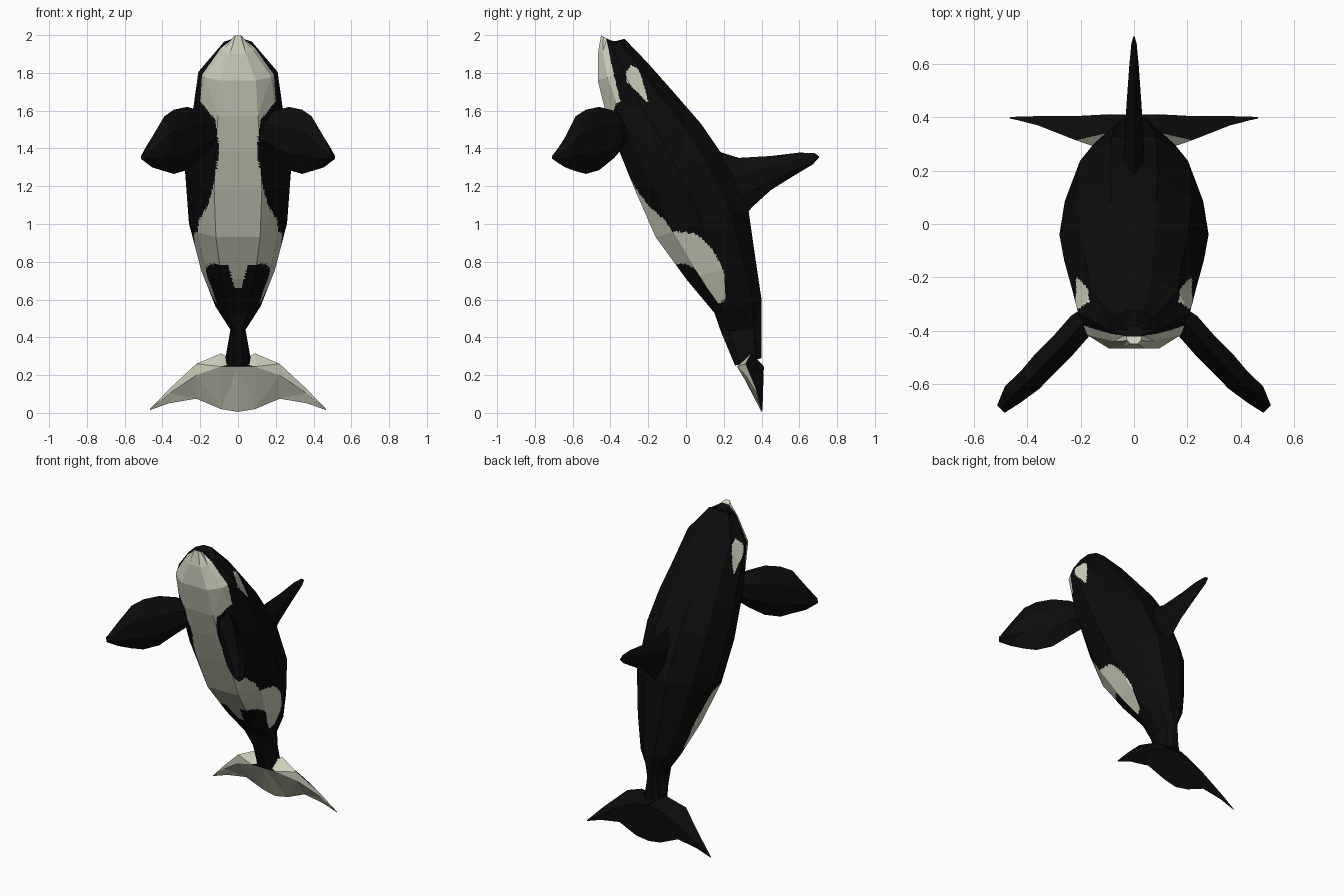
import bpy, bmesh
from mathutils import Vector

if "Cube" in bpy.data.objects:
    bpy.data.objects.remove(bpy.data.objects["Cube"])


def material(name, rgb):
    m = bpy.data.materials.new(name)
    m.diffuse_color = (*rgb, 1)
    m.use_nodes = True
    m.node_tree.nodes["Principled BSDF"].inputs["Base Color"].default_value = m.diffuse_color
    return m


BLACK = material("black_skin", (0.0035, 0.0035, 0.0035))
WHITE = material("cream_white_skin", (0.62, 0.62, 0.5))


def skin(name, rings, rule=None, cuts=0):
    """Loft equal-length rings, cap the ends, colour faces with rule(centre, normal)."""
    bm = bmesh.new()
    loops = [[bm.verts.new(p) for p in r] for r in rings]
    n = len(loops[0])
    for a, b in zip(loops, loops[1:]):
        for i in range(n):
            j = (i + 1) % n
            bm.faces.new((a[i], a[j], b[j], b[i]))
    bm.faces.new(loops[0])
    bm.faces.new(loops[-1])
    bmesh.ops.recalc_face_normals(bm, faces=bm.faces)
    bmesh.ops.triangulate(bm, faces=bm.faces[:])
    if cuts:
        bmesh.ops.subdivide_edges(bm, edges=bm.edges[:], cuts=cuts, use_grid_fill=True)
    bm.normal_update()
    for f in bm.faces:
        f.material_index = int(bool(rule and rule(f.calc_center_median(), f.normal)))
    me = bpy.data.meshes.new(name)
    bm.to_mesh(me)
    bm.free()
    me.materials.append(BLACK)
    me.materials.append(WHITE)
    ob = bpy.data.objects.new(name, me)
    bpy.context.collection.objects.link(ob)
    return ob


def interp(table, z):
    """Piecewise linear lookup; table runs from high z to low z."""
    for (z1, a), (z0, b) in zip(table, table[1:]):
        if z0 <= z <= z1:
            return b + (a - b) * (z - z0) / (z1 - z0)
    return table[0][1] if z > table[0][0] else -1


def inside(poly, y, z):
    hit = False
    for (y0, z0), (y1, z1) in zip(poly, poly[1:] + poly[:1]):
        if (z0 > z) != (z1 > z) and y < y0 + (y1 - y0) * (z - z0) / (z1 - z0):
            hit = not hit
    return hit


# Marking outlines: side polygons, belly half width and belly depth limit by height
EYE_PATCH = [(-.32, 1.80), (-.29, 1.84), (-.25, 1.82), (-.215, 1.71),
             (-.2, 1.64), (-.25, 1.69), (-.31, 1.75)]
FLANK_PATCH = [(-.25, 1.1), (-.2, 1.025), (-.1, .965), (.05, .95), (.14, .87), (.2, .75),
               (.21, .6), (.17, .58), (.1, .68), (.05, .76), (0, .79), (-.12, .79), (-.3, 1.0)]
BELLY_WIDTH = [(2.0, .04), (1.9, .14), (1.8, .21), (1.65, .2), (1.55, .12), (1.4, .10),
               (1.2, .13), (1.1, .16), (1.0, .22), (.95, .27), (.8, .26), (.78, .05), (.66, .02)]
BELLY_DEPTH = [(2.0, -.425), (1.85, -.395), (1.72, -.365), (1.6, -.335), (1.45, -.30),
               (1.2, -.17), (1.0, -.1), (.8, .05), (.66, .15)]


def markings(c, n):
    belly = abs(c.x) < interp(BELLY_WIDTH, c.z) and c.y < interp(BELLY_DEPTH, c.z)
    return belly or inside(EYE_PATCH, c.y, c.z) or inside(FLANK_PATCH, c.y, c.z)


# Body: back point, belly point and half width of each cross-section
SECTIONS = [((-.385, 1.965), (-.45, 1.998), .03), ((-.325, 1.98), (-.467, 1.9), .095),
            ((-.2, 1.85), (-.467, 1.76), .21), ((-.05, 1.68), (-.42, 1.57), .235),
            ((.08, 1.53), (-.355, 1.39), .262), ((.19, 1.37), (-.27, 1.18), .28),
            ((.33, 1.08), (-.16, .93), .26), ((.37, .8), (0, .71), .195),
            ((.40, .6), (.15, .53), .12), ((.40, .45), (.185, .43), .04),
            ((.40, .29), (.26, .25), .07)]
HALF = [(.32, 1), (.78, .62), (1, 0), (.84, -.62), (.45, -1)]
OUTLINE = HALF + [(-s, c) for s, c in reversed(HALF)]


def body_ring(back, belly, w):
    b, f = Vector((0, *back)), Vector((0, *belly))
    return [(b + f) / 2 + (b - f) / 2 * c + Vector((w * s, 0, 0)) for s, c in OUTLINE]


skin("body", [body_ring(*s) for s in SECTIONS], markings, cuts=14)


def blade_ring(lead, trail, side):
    """Flat six-sided fin section."""
    a, b, s = Vector(lead), Vector(trail), Vector(side)
    p, q = a.lerp(b, .3), a.lerp(b, .7)
    return [a, p + s, q + s, b, q - s, p - s]


# Dorsal fin: lead, trail, half thickness
DORSAL = [((.12, 1.40), (.28, 1.0), .04), ((.28, 1.35), (.35, 1.09), .035),
          ((.45, 1.36), (.45, 1.18), .028), ((.6, 1.378), (.57, 1.255), .018),
          ((.68, 1.375), (.67, 1.315), .01), ((.705, 1.358), (.704, 1.35), .002)]
skin("dorsal_fin", [blade_ring((0, *a), (0, *b), (w, 0, 0)) for a, b, w in DORSAL])

# Pectoral fins: x, y, top, bottom, half thickness
PECTORAL = [(.12, -.32, 1.57, 1.42, .03), (.2, -.38, 1.6, 1.35, .036),
            (.27, -.46, 1.62, 1.285, .036), (.34, -.53, 1.605, 1.265, .036),
            (.39, -.585, 1.57, 1.28, .034), (.455, -.64, 1.46, 1.3, .03),
            (.50, -.695, 1.37, 1.335, .014)]
for name, m in (("right_pectoral_fin", 1), ("left_pectoral_fin", -1)):
    skin(name, [blade_ring((m * x, y, t), (m * x, y, b), (m * w, w, 0))
                for x, y, t, b, w in PECTORAL])

# Tail flukes: x, then leading edge, front ridge, trailing edge, back ridge as (y, z)
FLUKE = [(0, (.31, .27), (.275, .245), (.40, .005), (.41, .25)),
         (.09, (.345, .315), (.27, .245), (.405, .02), (.412, .24)),
         (.22, (.315, .26), (.315, .2), (.40, .075), (.405, .18)),
         (.36, (.37, .13), (.372, .105), (.40, .052), (.405, .09)),
         (.465, (.397, .022), (.396, .02), (.4, .016), (.402, .02))]
fluke_rings = [[(m * x, y, z) for y, z in pts]
               for m, rows in ((-1, FLUKE[:0:-1]), (1, FLUKE)) for x, *pts in rows]
skin("tail_flukes", fluke_rings, lambda c, n: n.y < 0 and n.z < .8)
